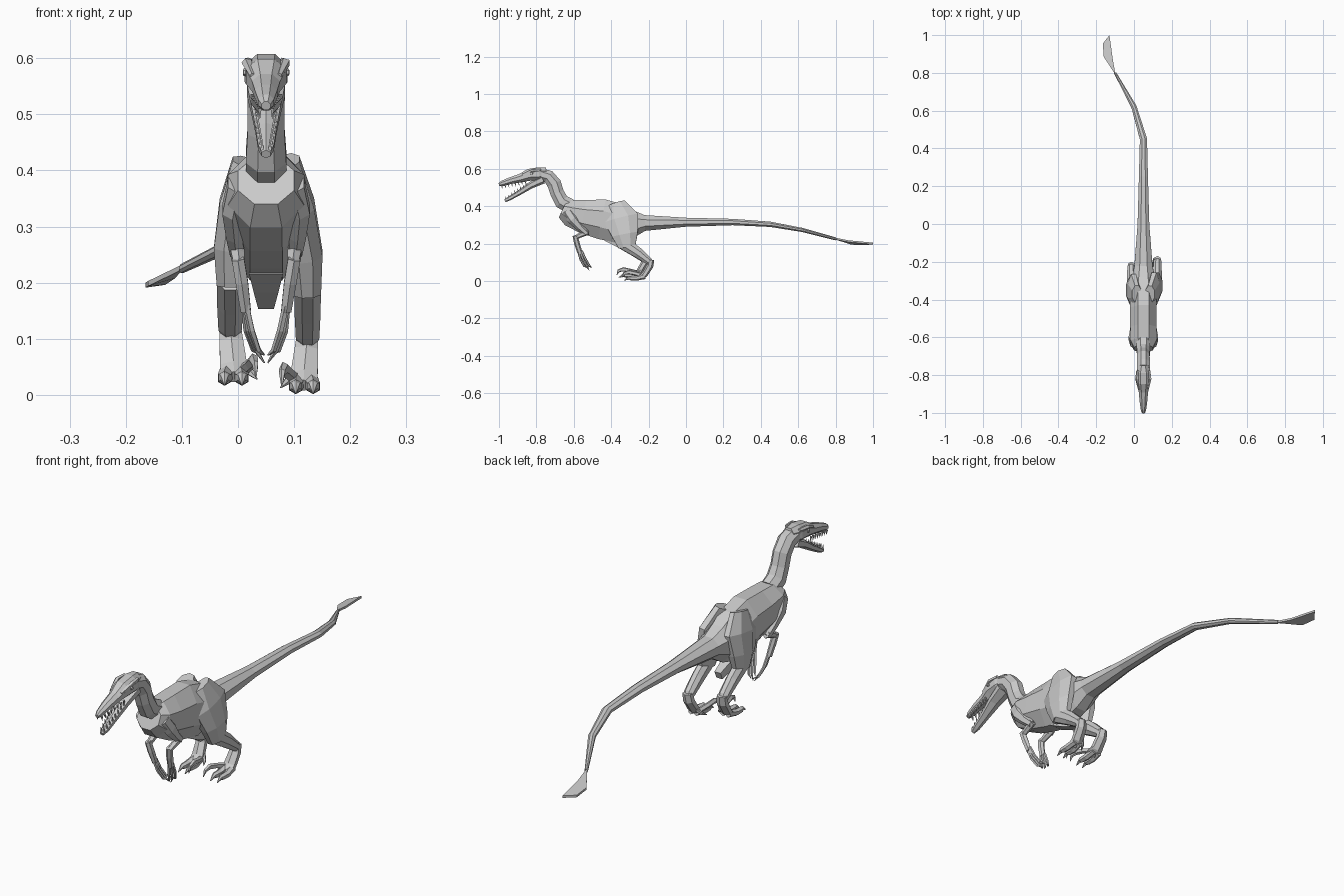
import bpy, bmesh, math
from mathutils import Vector

CX = 0.05  # the body's own midline


def tubes(name, paths, sides=8):
    """Low-poly lofts through (x, y, z, half width, half depth) stations."""
    bm = bmesh.new()
    k = 1 / math.cos(math.pi / sides)
    for path in paths:
        pts = [Vector(p[:3]) for p in path]
        rings = []
        for i, p in enumerate(path):
            t = (pts[min(i + 1, len(pts) - 1)] - pts[max(i - 1, 0)]).normalized()
            side = Vector((1, 0, 0))
            side = (side - t * side.dot(t)).normalized()
            up = side.cross(t)
            ring = []
            for j in range(sides):
                a = 2 * math.pi * (j + 0.5) / sides
                ring.append(bm.verts.new(pts[i] + side * math.cos(a) * p[3] * k
                                         + up * math.sin(a) * p[4] * k))
            rings.append(ring)
        for a, b in zip(rings, rings[1:]):
            for j in range(sides):
                n = (j + 1) % sides
                bm.faces.new((a[j], a[n], b[n], b[j]))
        bm.faces.new(rings[0])
        bm.faces.new(rings[-1])
    bmesh.ops.recalc_face_normals(bm, faces=bm.faces)
    me = bpy.data.meshes.new(name)
    bm.to_mesh(me)
    bm.free()
    ob = bpy.data.objects.new(name, me)
    bpy.context.collection.objects.link(ob)
    return ob


def mid(path):
    """Stations on the midline, given as (y, z, half width, half depth)."""
    return [(CX, *p) for p in path]


# Torso flowing into the tail, which bends to one side
tubes("torso_and_tail", [mid([
    (-.66, .382, .05, .047), (-.625, .365, .068, .07), (-.55, .345, .07, .09),
    (-.45, .33, .07, .107), (-.36, .308, .07, .105), (-.28, .304, .06, .073),
    (-.22, .31, .048, .042), (0, .314, .031, .024), (.25, .315, .024, .017),
    (.45, .303, .019, .014)]) + [(0, .62, .273, .014, .011), (-.1, .8, .225, .006, .008)]])

# Flat tail fan
outline = [(-.098, .79, .23), (-.16, .885, .2), (-.165, .955, .197),
           (-.13, 1, .202), (-.112, .87, .214)]
bm = bmesh.new()
top = [bm.verts.new((x, y, z + .003)) for x, y, z in outline]
low = [bm.verts.new((x, y, z - .006)) for x, y, z in outline]
bm.faces.new(top)
bm.faces.new(low[::-1])
for i in range(5):
    n = (i + 1) % 5
    bm.faces.new((top[i], low[i], low[n], top[n]))
bmesh.ops.recalc_face_normals(bm, faces=bm.faces)
me = bpy.data.meshes.new("tail_fan")
bm.to_mesh(me)
bm.free()
bpy.context.collection.objects.link(bpy.data.objects.new("tail_fan", me))

# Keel under the hips
tubes("pelvis_keel", [mid([(-.42, .24, .03, .03), (-.36, .2, .022, .02),
                           (-.285, .168, .014, .016)])], 4)

# Neck
tubes("neck", [mid([(-.62, .40, .036, .04), (-.665, .425, .036, .04),
                    (-.689, .47, .033, .037), (-.705, .52, .033, .038),
                    (-.735, .558, .034, .035), (-.78, .572, .034, .032)])])

# Skull with a tapering snout, and the open lower jaw
tubes("skull", [mid([(-.745, .578, .024, .028), (-.785, .572, .038, .036),
                     (-.84, .567, .036, .032), (-.885, .55, .025, .023),
                     (-.94, .536, .02, .018), (-.983, .521, .014, .015),
                     (-1, .515, .008, .008)])])
tubes("lower_jaw", [mid([(-.765, .543, .034, .02), (-.83, .512, .027, .016),
                         (-.89, .473, .019, .012), (-.945, .441, .014, .01),
                         (-.968, .429, .008, .007)])], 6)

# Brow ridges and eyes
tubes("brow_ridges", [[(CX + s * .03, -.775, .594, .006, .006),
                       (CX + s * .034, -.82, .592, .008, .007),
                       (CX + s * .024, -.875, .569, .004, .004)] for s in (-1, 1)], 5)
tubes("eyes", [[(CX + s * .03, -.825, .575, .009, .009),
                (CX + s * .041, -.826, .575, .005, .005)] for s in (-1, 1)], 6)

# Teeth along both jaws
teeth = []
for s in (-1, 1):
    for i in range(8):
        f = i / 7
        x, y, z = CX + s * (.025 - .014 * f), -.86 - .125 * f, .535 - .024 * f
        teeth.append([(x, y, z, .003, .004), (x, y + .004, z - .019, .0004, .0004)])
        x, y, z = CX + s * (.019 - .012 * f), -.85 - .112 * f, .504 - .068 * f
        teeth.append([(x, y, z, .003, .004), (x, y - .004, z + .02, .0004, .0004)])
tubes("teeth", teeth, 4)

for s, label in ((-1, "left"), (1, "right")):
    # Arm folded back at the elbow, with three long fingers curling inward
    arm = lambda path: [(CX + s * p[0], *p[1:]) for p in path]
    tubes(label + "_upper_arm", [arm([(.05, -.635, .375, .018, .025),
                                      (.06, -.605, .33, .018, .026),
                                      (.056, -.565, .285, .015, .018),
                                      (.052, -.53, .253, .012, .014)])], 6)
    tubes(label + "_forearm", [arm([(.052, -.525, .262, .012, .014),
                                    (.05, -.56, .247, .012, .012),
                                    (.048, -.592, .232, .01, .01)])], 6)
    tubes(label + "_hand", [arm([(.05, -.593, .242, .011, .012),
                                 (.043, -.583, .2, .011, .013),
                                 (.036, -.567, .15, .009, .012)])], 6)
    tubes(label + "_fingers", [arm([(.037 + d * .1, -.567 + d * .6, .16, .005, .006),
                                    (.03 + d * .3, -.55 + d, .115, .005, .005),
                                    (.018 + d * .3, -.53 + d, .08, .004, .005),
                                    (.003, -.518 + d, .057 + abs(d), .001, .001)])
                               for d in (-.014, 0, .014)], 5)

    # Leg: the right one stands a little wider, lower and further back
    wide, back, drop = (.01, .03, -.015) if s > 0 else (0, 0, 0)

    def leg(path):
        out = []
        for x, y, z, w, d in path:
            f = min(1, max(0, (.40 - z) / .18))
            out.append((CX + s * (x + wide * f), y + back * f, z + drop * f, w, d))
        return out

    tubes(label + "_thigh", [leg([(.035, -.37, .415, .025, .045),
                                  (.053, -.355, .34, .03, .092),
                                  (.063, -.35, .26, .03, .07),
                                  (.064, -.345, .195, .024, .045)])])
    tubes(label + "_shin", [leg([(.064, -.36, .215, .024, .034),
                                 (.064, -.285, .165, .023, .028),
                                 (.064, -.23, .122, .021, .02),
                                 (.064, -.215, .105, .015, .012)])])
    tubes(label + "_foot", [leg([(.064, -.218, .128, .018, .016),
                                 (.062, -.223, .095, .021, .016),
                                 (.058, -.25, .05, .024, .014),
                                 (.057, -.275, .032, .024, .01)])], 6)
    # Two walking toes with claws
    tubes(label + "_toes", [leg([(c, -.25, .04, .012, .013),
                                 (c + o, -.295, .03, .012, .012),
                                 (c + o, -.325, .03, .011, .011),
                                 (c + o, -.336, .031, .007, .008),
                                 (c + o, -.36, .018, .001, .001)])
                            for c, o in ((.07, .004), (.046, -.003))], 6)
    # Raised sickle claw on the inner toe, and a small rear claw
    tubes(label + "_sickle_claw", [leg([(.04, -.26, .045, .008, .009),
                                        (.028, -.3, .055, .008, .009),
                                        (.022, -.335, .062, .007, .01),
                                        (.019, -.36, .055, .005, .007),
                                        (.018, -.37, .032, .001, .001)]),
                                   leg([(.04, -.24, .055, .006, .006),
                                        (.026, -.255, .038, .005, .005),
                                        (.016, -.275, .028, .001, .001)])], 5)
